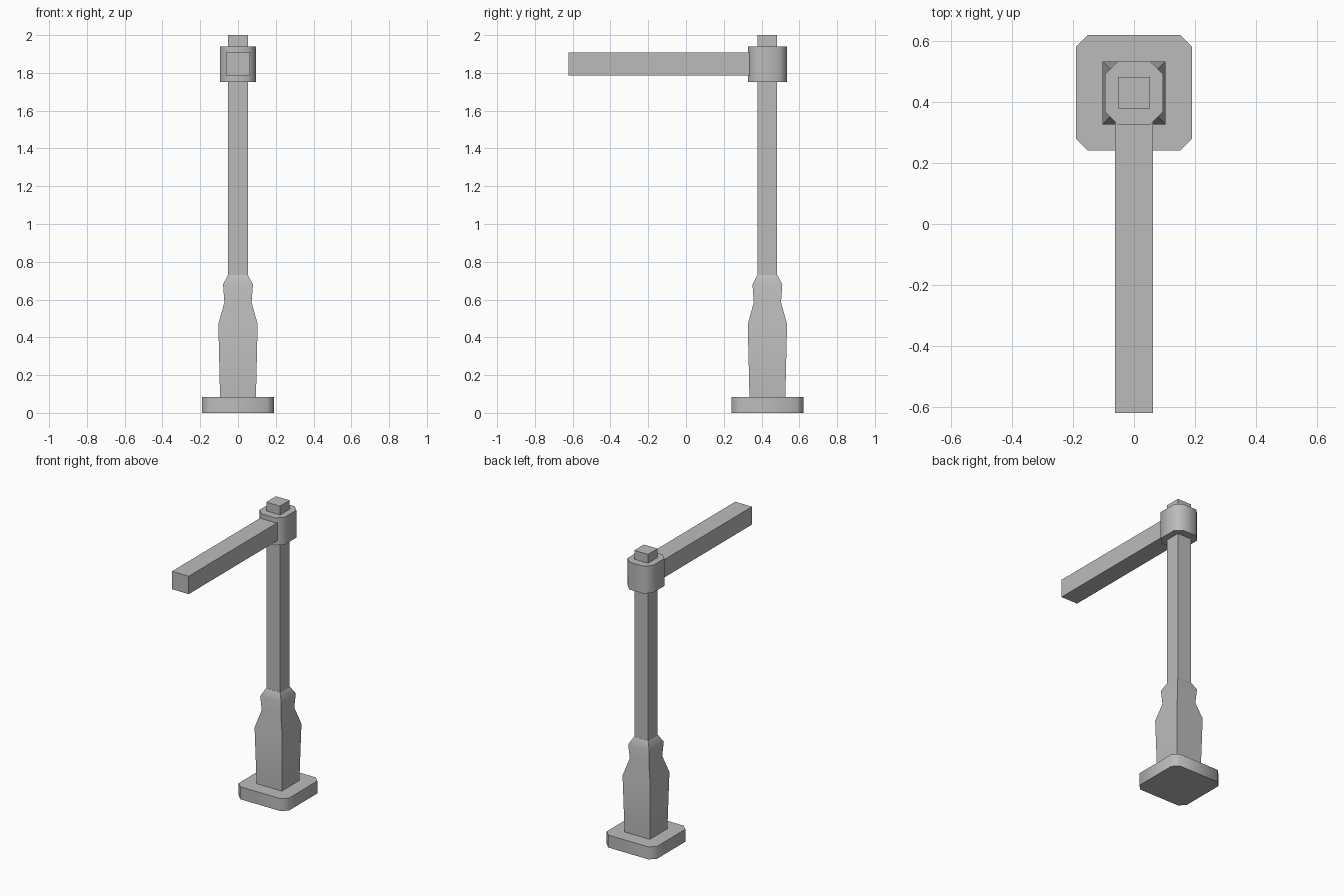
import bpy
import bmesh
from math import radians

cube = bpy.data.objects.get("Cube")
if cube:
    bpy.data.objects.remove(cube, do_unlink=True)

POST_Y = 0.431

grey = bpy.data.materials.new("plain grey")
grey.use_nodes = True
colour = (0.5, 0.5, 0.5, 1)
grey.diffuse_color = colour
grey.node_tree.nodes["Principled BSDF"].inputs["Base Color"].default_value = colour


def outline(hx, hy, cut):
    """Rectangle outline, with its corners cut off when cut is above zero."""
    if not cut:
        return [(hx, -hy), (hx, hy), (-hx, hy), (-hx, -hy)]
    return [(hx - cut, -hy), (hx, cut - hy), (hx, hy - cut), (hx - cut, hy),
            (cut - hx, hy), (-hx, hy - cut), (-hx, cut - hy), (cut - hx, -hy)]


def loft(name, sections, centre_y=POST_Y, cut=0):
    """Closed solid through stacked sections of (z, half width, half depth)."""
    bm = bmesh.new()
    rings = [[bm.verts.new((x, y, z)) for x, y in outline(hx, hy, cut)]
             for z, hx, hy in sections]
    n = len(rings[0])
    for low, high in zip(rings, rings[1:]):
        for i in range(n):
            j = (i + 1) % n
            bm.faces.new((low[i], low[j], high[j], high[i]))
    bm.faces.new(rings[0][::-1])
    bm.faces.new(rings[-1])
    mesh = bpy.data.meshes.new(name)
    bm.to_mesh(mesh)
    bm.free()
    mesh.materials.append(grey)
    obj = bpy.data.objects.new(name, mesh)
    obj.location.y = centre_y
    bpy.context.collection.objects.link(obj)
    bpy.ops.object.select_all(action="DESELECT")
    obj.select_set(True)
    bpy.context.view_layer.objects.active = obj
    bpy.ops.object.shade_smooth_by_angle(angle=radians(50))
    return obj


# Foot plate with cut corners
loft("base_plate", [(0, 0.19, 0.19), (0.085, 0.19, 0.19)], cut=0.038)

# Shaped square pedestal
profile = [(0.085, 0.095), (0.47, 0.104), (0.585, 0.072), (0.68, 0.079), (0.73, 0.053)]
loft("pedestal", [(z, h, h) for z, h in profile])

# Square post
loft("post", [(0.73, 0.052, 0.052), (2.0, 0.052, 0.052)])

# Collar around the post
loft("collar", [(1.753, 0.095, 0.104), (1.94, 0.095, 0.104)], cut=0.042)

# Arm reaching forward from the collar
loft("arm", [(1.785, 0.063, 0.479), (1.907, 0.063, 0.479)], centre_y=-0.142)
